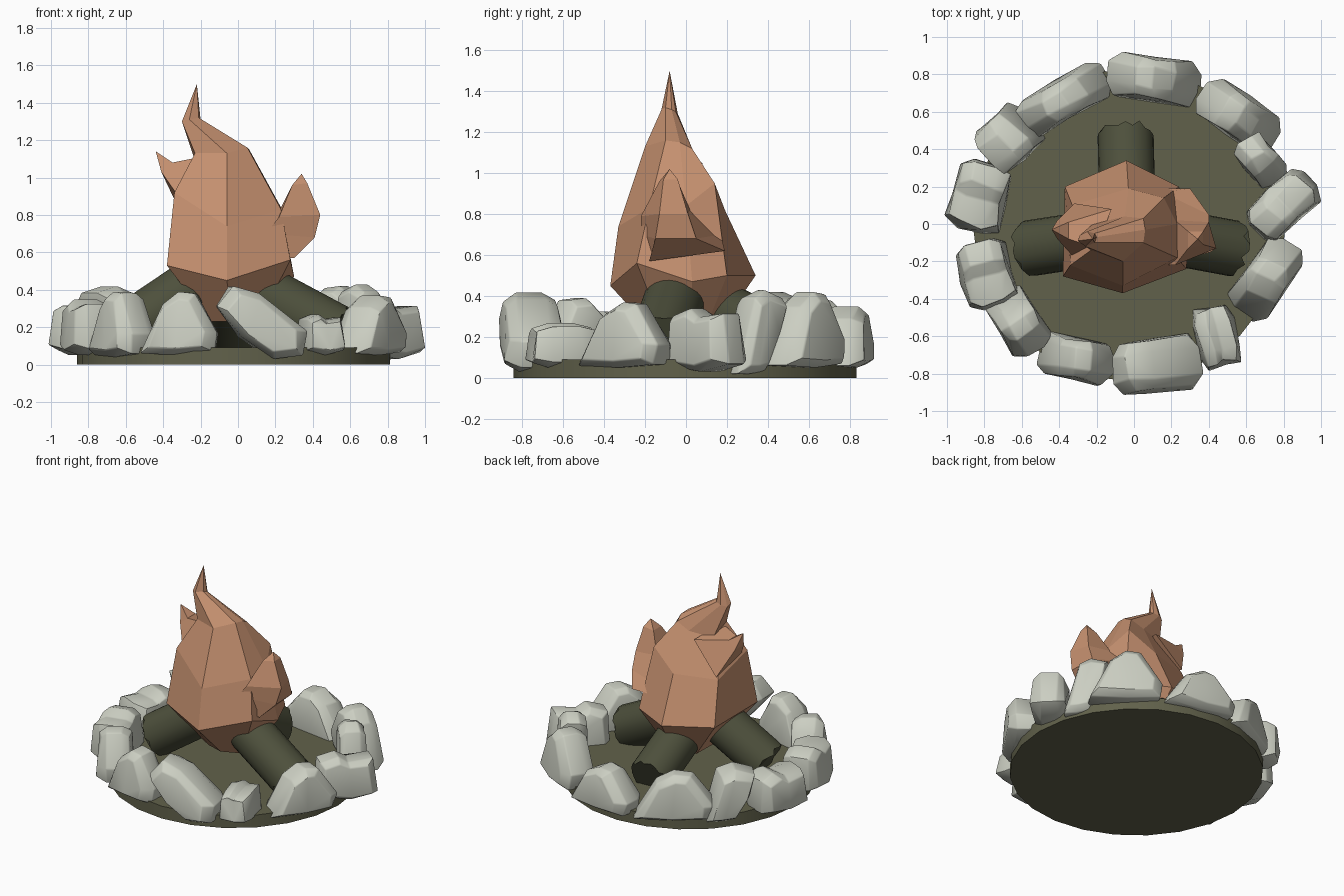
import bpy, bmesh, math, random
from mathutils import Vector

if "Cube" in bpy.data.objects:
    bpy.data.objects.remove(bpy.data.objects["Cube"])

random.seed(4)


def material(name, rgb):
    m = bpy.data.materials.new(name)
    m.diffuse_color = (*rgb, 1)
    m.use_nodes = True
    m.node_tree.nodes["Principled BSDF"].inputs["Base Color"].default_value = m.diffuse_color
    return m


STONE = material("stone", (0.60, 0.62, 0.54))
WOOD = material("dark_wood", (0.075, 0.08, 0.045))
EARTH = material("earth", (0.12, 0.12, 0.07))
FIRE = material("fire", (0.56, 0.28, 0.16))


def finish(bm, name, mat, smooth=None):
    bmesh.ops.recalc_face_normals(bm, faces=bm.faces)
    me = bpy.data.meshes.new(name)
    bm.to_mesh(me)
    bm.free()
    me.materials.append(mat)
    if smooth:
        me.polygons.foreach_set("use_smooth", [True] * len(me.polygons))
        me.set_sharp_from_angle(angle=math.radians(smooth))
    ob = bpy.data.objects.new(name, me)
    bpy.context.collection.objects.link(ob)
    return ob


def loft(rings, tip=None):
    """Skin equal-length rings; close with a cap or a pointed tip."""
    bm = bmesh.new()
    vs = [[bm.verts.new(p) for p in r] for r in rings]
    n = len(vs[0])
    for a, b in zip(vs, vs[1:]):
        for i in range(n):
            j = (i + 1) % n
            bm.faces.new((a[i], a[j], b[j], b[i]))
    bm.faces.new(vs[0])
    if tip:
        t = bm.verts.new(tip)
        for i in range(n):
            bm.faces.new((vs[-1][i], vs[-1][(i + 1) % n], t))
    else:
        bm.faces.new(vs[-1])
    return bm


# Ground disc
disc = [[(-0.025 + 0.837 * math.cos(k * math.tau / 24),
          -0.005 + 0.837 * math.sin(k * math.tau / 24), z) for k in range(24)]
        for z in (0, 0.09)]
finish(loft(disc), "earth_base", EARTH, 30)

# Stone outlines seen from outside the ring: across -1..1, up 0..1
BLOCK = [(-1, .1), (-.95, .88), (-.35, 1), (.05, .86), (.85, .92), (1, .12), (.1, 0)]
MOUND = [(-1, .03), (-.45, .8), (0, 1), (.4, .97), (1, .35), (.9, .05), (0, 0)]
SLANT = [(-1, .72), (-.65, 1), (-.1, .9), (.98, .38), (.9, .05), (.25, 0), (-.5, .3)]
LEAN = [(-1, .0), (-.4, .9), (.2, 1), (1, .9), (.7, .5), (.2, .03), (-.4, 0)]

# x, y, length, width, angle, bottom, top, outline
STONES = [
    (0.11, 0.78, .50, .23, 172, .05, .35, MOUND),
    (-0.38, 0.67, .54, .21, 210, .05, .38, MOUND),
    (-0.67, 0.46, .34, .28, 222, .06, .42, LEAN),
    (-0.83, 0.15, .38, .28, 255, .05, .34, BLOCK),
    (-0.79, -0.27, .37, .27, 285, .05, .35, BLOCK),
    (-0.62, -0.52, .38, .22, 302, .04, .39, MOUND),
    (-0.31, -0.72, .42, .22, -10, .05, .39, MOUND),
    (0.12, -0.75, .48, .29, 7, .03, .42, SLANT),
    (0.445, -0.60, .22, .31, 15, .05, .27, BLOCK),
    (0.71, -0.29, .46, .24, 55, .05, .37, MOUND),
    (0.80, 0.10, .40, .23, 45, .03, .34, BLOCK),
    (0.68, 0.34, .30, .18, 130, .02, .43, LEAN),
    (0.56, 0.58, .48, .23, 145, .05, .42, MOUND),
]
for k, (x, y, ln, wd, ang, z0, z1, outline) in enumerate(STONES):
    a = math.radians(ang)
    u, w = Vector((math.cos(a), math.sin(a), 0)), Vector((math.sin(a), -math.cos(a), 0))
    rings = []
    for d, s in ((-.5, .82), (-.25, 1), (.25, 1), (.5, .78)):
        ring = []
        for p, q in outline:
            c = Vector((x, y, z0)) + u * (p * s * ln / 2) + w * (d * wd * (1.05 - .15 * q))
            c.z += (.45 + (q - .45) * s) * (z1 - z0)
            c += u * random.uniform(-.012, .012) + w * random.uniform(-.012, .012)
            ring.append(c)
        rings.append(ring)
    bm = loft(rings)
    bmesh.ops.recalc_face_normals(bm, faces=bm.faces)
    sharp = [e for e in bm.edges if e.calc_face_angle(0) > .5]
    bmesh.ops.bevel(bm, geom=sharp, offset=.008, segments=2, profile=.5, affect='EDGES')
    finish(bm, f"stone_{k + 1}", STONE, 30)

# Logs leaning into the fire, with ragged outer ends
LOGS = {"log_right": ((.53, -.13, .17), (.1, -.05, .40)),
        "log_left": ((-.56, -.13, .20), (-.1, -.06, .51)),
        "log_back": ((-.045, .48, .17), (-.035, .05, .38))}
for name, (p0, p1) in LOGS.items():
    p0, p1 = Vector(p0), Vector(p1)
    axis = (p1 - p0).normalized()
    side = axis.cross(Vector((0, 0, 1))).normalized()
    up = side.cross(axis)
    outer, inner = [], []
    for i in range(24):
        t = i * math.tau / 24
        r = (side * math.cos(t) + up * math.sin(t)) * .15
        outer.append(p0 + r + axis * random.uniform(-.02, .02))
        inner.append(p1 + r)
    finish(loft([outer, inner]), name, WOOD, 40)

# Main flame: seven-sided faceted body twisting to a tip
belly = [(-.38, -.28, .53), (-.06, -.37, .45), (.28, -.24, .56), (.30, .03, .47),
         (.24, .20, .50), (-.04, .34, .50), (-.37, .20, .52)]
foot = [(p[0] * .4, p[1] * .45, .23) for p in belly]
waist = [(-.34, -.22, .92), (-.06, -.33, .74), (.23, -.18, .83), (.23, .0, .84),
         (.16, .14, .95), (-.03, .19, .82), (-.33, .10, .82)]
neck = [(-.23, -.14, 1.13), (-.06, -.20, 1.13), (.05, -.10, 1.16), (.06, -.03, 1.15),
        (.05, .03, 1.12), (-.05, .04, 1.08), (-.22, .0, 1.06)]
wisp = [(-.30, -.09, 1.30), (-.26, -.12, 1.31), (-.21, -.10, 1.32), (-.20, -.07, 1.31),
        (-.21, -.05, 1.30), (-.25, -.04, 1.29), (-.29, -.06, 1.28)]
finish(loft([foot, belly, waist, neck, wisp], (-.22, -.08, 1.5)), "main_flame", FIRE)

# Side tongue on the right
finish(loft([[(.18, -.18, .57), (.30, -.18, .57), (.30, .19, .62), (.18, .19, .62)],
             [(.15, -.22, .70), (.41, -.15, .68), (.40, .05, .68), (.15, .17, .70)],
             [(.22, -.22, .79), (.44, -.13, .80), (.40, .01, .80), (.22, .02, .82)],
             [(.29, -.13, .96), (.37, -.11, .97), (.37, -.04, .97), (.29, -.04, .96)]],
            (.34, -.08, 1.02)), "right_flame_tongue", FIRE)

# Small hooked tongue on the left, rooted across the back shoulder
finish(loft([[(-.32, -.18, .90), (-.20, -.13, 1.11), (-.12, .08, 1.05), (-.32, .11, .84)],
             [(-.41, -.08, 1.03), (-.35, -.08, 1.08), (-.35, .01, 1.08), (-.41, .02, 1.03)]],
            (-.44, -.03, 1.14)), "left_flame_tongue", FIRE)
